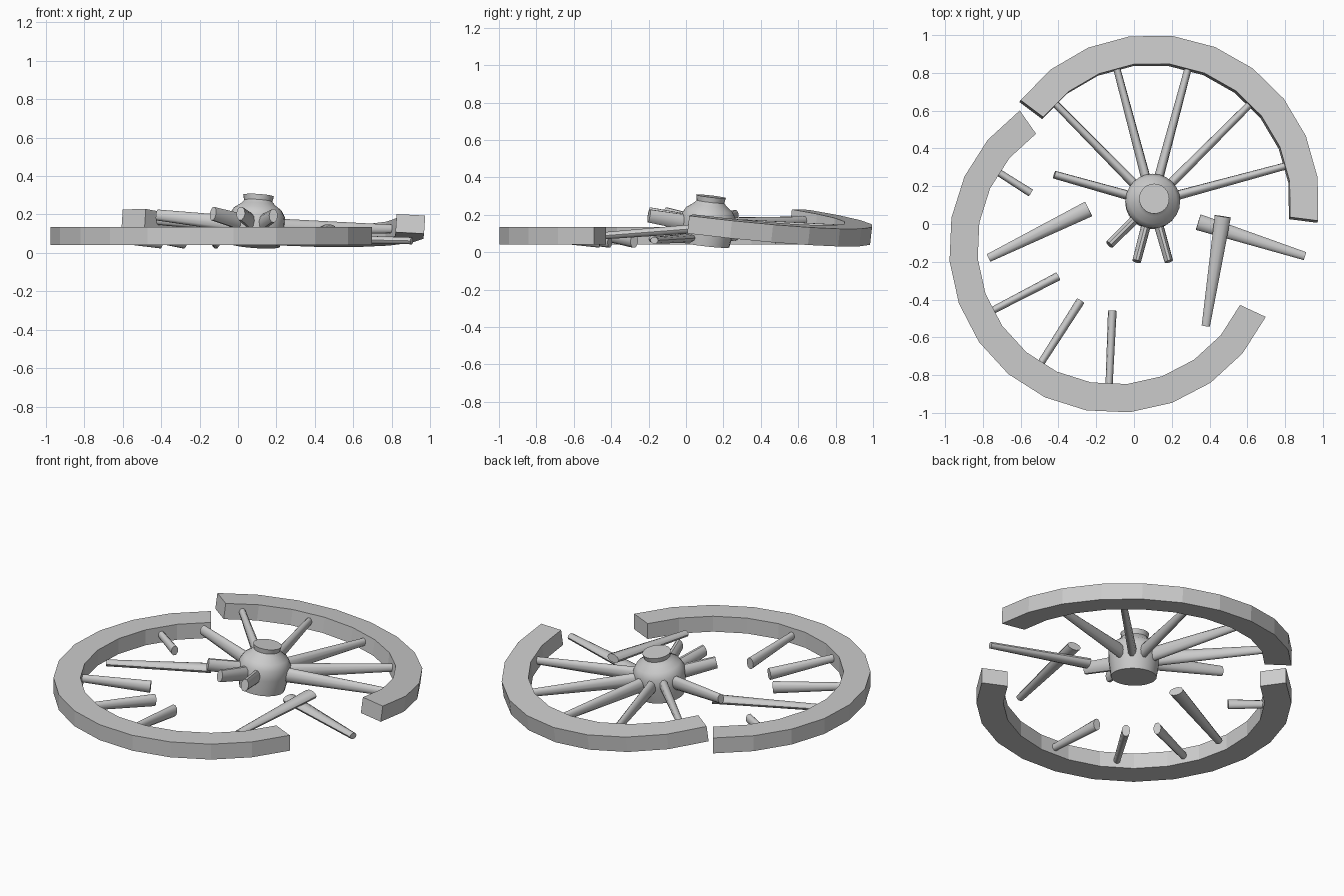
import bpy, bmesh, math
from mathutils import Matrix, Vector

if "Cube" in bpy.data.objects:
    bpy.data.objects.remove(bpy.data.objects["Cube"])

grey = bpy.data.materials.new("weathered_grey")
grey.use_nodes = True
COLOUR = (0.6, 0.6, 0.6, 1)
grey.diffuse_color = COLOUR
grey.node_tree.nodes["Principled BSDF"].inputs["Base Color"].default_value = COLOUR

OUTER, INNER, HALF = 0.88, 0.73, 0.0475
DISH = 0.055  # how far the spokes drop towards the hub


def finish(bm, name, matrix, smooth=False):
    bmesh.ops.recalc_face_normals(bm, faces=bm.faces)
    mesh = bpy.data.meshes.new(name)
    bm.to_mesh(mesh)
    bm.free()
    mesh.transform(matrix)
    mesh.materials.append(grey)
    obj = bpy.data.objects.new(name, mesh)
    bpy.context.collection.objects.link(obj)
    if smooth:
        bpy.ops.object.select_all(action='DESELECT')
        obj.select_set(True)
        bpy.context.view_layer.objects.active = obj
        bpy.ops.object.shade_smooth_by_angle(angle=math.radians(50))
    return obj


def loft(bm, rings, closed_ends=True):
    """Bridge a list of equal vertex rings and cap both ends."""
    for a, b in zip(rings, rings[1:]):
        n = len(a)
        for i in range(n):
            j = (i + 1) % n
            bm.faces.new((a[i], a[j], b[j], b[i]))
    bm.faces.new(rings[0])
    bm.faces.new(rings[-1])


def rim(name, start, segments, matrix):
    bm = bmesh.new()
    section = ((INNER, -HALF), (OUTER, -HALF), (OUTER, HALF), (INNER, HALF))
    rings = []
    for k in range(segments + 1):
        a = math.radians(start + 15 * k)
        rings.append([bm.verts.new((r * math.cos(a), r * math.sin(a), z))
                      for r, z in section])
    loft(bm, rings)
    finish(bm, name, matrix)


def spoke(name, p, q, up, size_p, size_q, matrix):
    """Oval tapered bar; sizes are (half width, half height along up)."""
    bm = bmesh.new()
    p, q = Vector(p), Vector(q)
    side = (q - p).cross(Vector(up)).normalized()
    top = side.cross(q - p).normalized()
    rings = []
    for c, (w, h) in ((p, size_p), (q, size_q)):
        rings.append([bm.verts.new(c + side * w * math.cos(t) + top * h * math.sin(t))
                      for t in (math.tau * i / 10 for i in range(10))])
    loft(bm, rings)
    finish(bm, name, matrix, True)


def spoke_size(r):
    t = (r - 0.14) / 0.59
    return 0.025 - 0.006 * t, 0.043 - 0.02 * t


def radial_spoke(name, angle, r0, r1, matrix):
    a = math.radians(angle)
    ends = [(r * math.cos(a), r * math.sin(a), DISH * (r / INNER - 1)) for r in (r0, r1)]
    spoke(name, *ends, (0, 0, 1), spoke_size(r0), spoke_size(r1), matrix)


# Flat broken rim piece with spoke stubs
lower = Matrix.Translation((-0.10, -0.12, 0.0875))
rim("lower_rim", 125, 14, lower)
for i, (angle, r) in enumerate(((147.5, 0.53), (207.5, 0.34), (237.5, 0.34), (267.5, 0.34))):
    radial_spoke(f"rim_stub_{i + 1}", angle, r, 0.74, lower)

# Tilted rim piece with whole spokes and hub stubs
tilt = Vector((0, 0, 1)).rotation_difference(Vector((0.067, 0.115, 1)))
upper = Matrix.Translation((0.10, 0.122, 0.193)) @ tilt.to_matrix().to_4x4()
rim("upper_rim", -7, 10, upper)
for i in range(5):
    radial_spoke(f"whole_spoke_{i + 1}", 15 + 30 * i, 0.08, 0.74, upper)
for i, (angle, r) in enumerate(((165, 0.54), (225, 0.325), (255, 0.33), (285, 0.33))):
    radial_spoke(f"hub_stub_{i + 1}", angle, 0.08, r, upper)

# Hub turned from a profile
bm = bmesh.new()
profile = ((0.128, -0.155), (0.143, -0.06), (0.145, 0.0), (0.125, 0.035),
           (0.09, 0.06), (0.074, 0.078), (0.08, 0.106))
loft(bm, [[bm.verts.new((r * math.cos(t), r * math.sin(t), z))
           for t in (math.tau * i / 24 for i in range(24))] for r, z in profile])
finish(bm, "hub", upper, True)

# Loose spokes lying on their sides, thick end first
loose = (((-0.24, 0.08, 0.08), (-0.77, -0.18, 0.07)),
         ((0.47, 0.04, 0.125), (0.38, -0.54, 0.08)),
         ((0.34, 0.01, 0.075), (0.905, -0.17, 0.063)))
for i, (p, q) in enumerate(loose):
    spoke(f"loose_spoke_{i + 1}", p, q, (0, 0, 1), (0.043, 0.025), (0.022, 0.019),
          Matrix.Identity(4))
